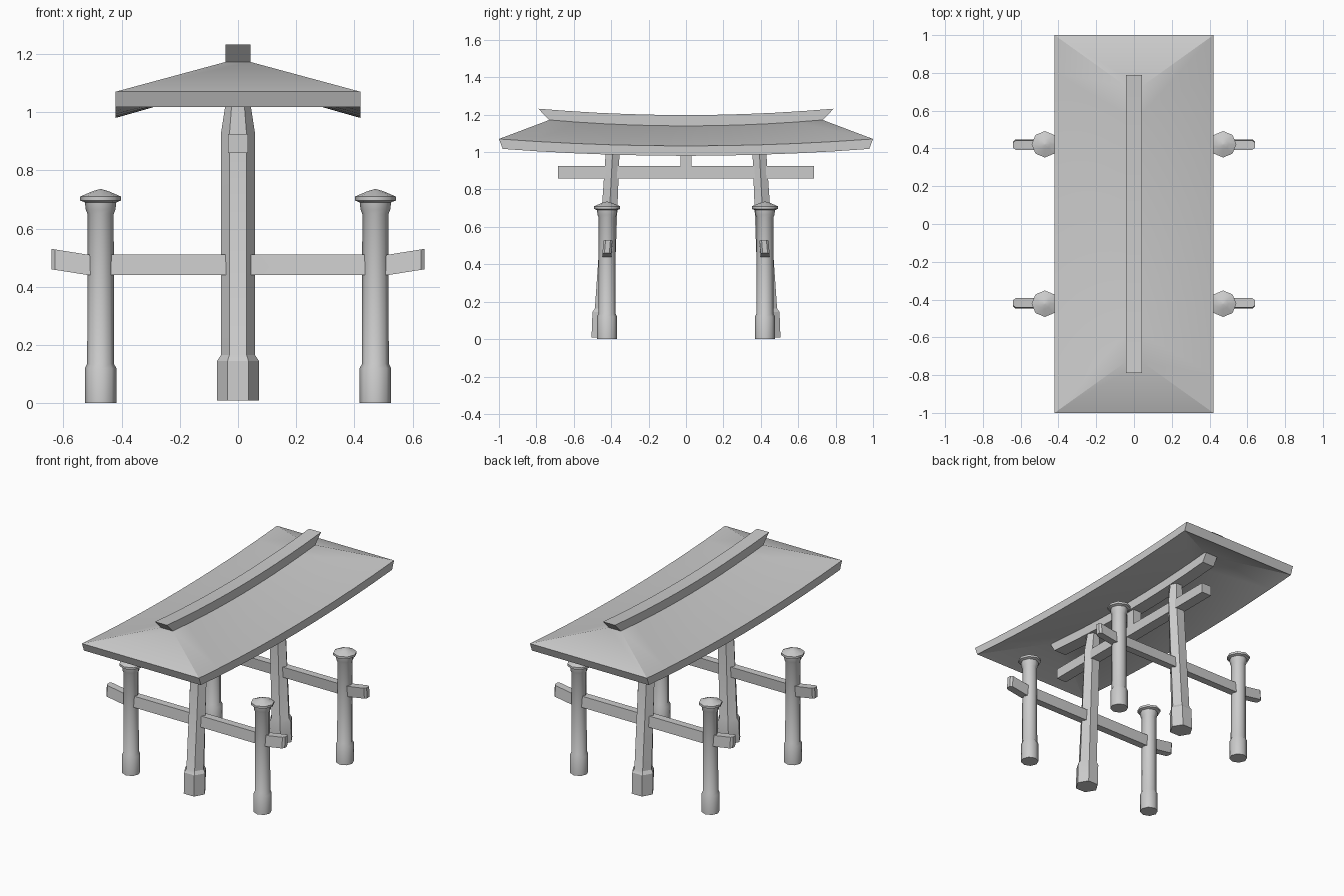
import bpy, bmesh
from math import sin, cos, pi

if "Cube" in bpy.data.objects:
    bpy.data.objects.remove(bpy.data.objects["Cube"])


def make(name, verts, faces, angle=30):
    me = bpy.data.meshes.new(name)
    bm = bmesh.new()
    vs = [bm.verts.new(v) for v in verts]
    for f in faces:
        bm.faces.new([vs[i] for i in f])
    bmesh.ops.recalc_face_normals(bm, faces=bm.faces)
    bm.to_mesh(me)
    bm.free()
    ob = bpy.data.objects.new(name, me)
    bpy.context.collection.objects.link(ob)
    bpy.ops.object.select_all(action='DESELECT')
    ob.select_set(True)
    bpy.context.view_layer.objects.active = ob
    bpy.ops.object.shade_smooth_by_angle(angle=angle * pi / 180)
    return ob


def loft(name, rings, angle=30):
    # closed rings joined in order, with both ends capped
    n = len(rings[0])
    verts = [p for r in rings for p in r]
    faces = [(k * n + i, k * n + (i + 1) % n, (k + 1) * n + (i + 1) % n, (k + 1) * n + i)
             for k in range(len(rings) - 1) for i in range(n)]
    faces += [tuple(range(n)), tuple(range(len(verts) - n, len(verts)))]
    return make(name, verts, faces, angle)


def ring(cx, cy, z, rx, ry, n, start=0):
    return [(cx + rx * cos(start + 2 * pi * i / n), cy + ry * sin(start + 2 * pi * i / n), z)
            for i in range(n)]


def beam_y(name, hw, bottom, top, steps):
    # beam along y; bottom and top are (half length, centre z, end rise)
    rings = []
    for i in range(steps + 1):
        t = 2 * i / steps - 1
        (lb, zb, sb), (lt, zt, st) = bottom, top
        b, c = zb + sb * t * t, zt + st * t * t
        rings.append([(-hw, lb * t, b), (hw, lb * t, b), (hw, lt * t, c), (-hw, lt * t, c)])
    return loft(name, rings)


# Curved hipped roof slab
STEPS = 10
verts, faces = [], []
for i in range(STEPS + 1):
    t = 2 * i / STEPS - 1
    eave, ridge = 1.033 + 0.037 * t * t, 1.14 + 0.032 * t * t
    for drop, k in ((0, 1), (0.053, 0.98)):
        verts += [(-0.42, k * t, eave - drop), (-0.043, 0.73 * k * t, ridge - drop),
                  (0.043, 0.73 * k * t, ridge - drop), (0.42, k * t, eave - drop)]
for i in range(STEPS):
    a, b = 8 * i, 8 * i + 8
    for p, q in ((0, 1), (1, 2), (2, 3), (4, 5), (5, 6), (6, 7), (0, 4), (3, 7)):
        faces.append((a + p, a + q, b + q, b + p))
for e in (0, 8 * STEPS):
    faces += [(e, e + 1, e + 2, e + 3), (e + 4, e + 5, e + 6, e + 7), (e, e + 3, e + 7, e + 4)]
make("roof", verts, faces)

# Ridge cap, beam under the roof, tie beam and centre strut
beam_y("ridge_cap", 0.043, (0.73, 1.138, 0.033), (0.79, 1.198, 0.034), STEPS)
beam_y("roof_beam", 0.043, (0.70, 1.03, 0.03), (0.745, 1.1, 0.03), STEPS)
beam_y("tie_beam", 0.035, (0.685, 0.86, 0), (0.685, 0.925, 0), 1)
beam_y("centre_strut", 0.03, (0.03, 0.92, 0), (0.03, 1.05, 0), 1)

for s, side in ((-1, "front"), (1, "back")):
    # Leaning six-sided main post: z, centre y, half x, half y
    h = 0.866
    prof = [(0.01, 0.445, 0.072, 0.06), (0.145, 0.44, 0.072, 0.06),
            (0.165, 0.437, 0.059, 0.05), (0.93, 0.396, 0.058, 0.038),
            (1.06, 0.389, 0.038, 0.036)]
    loft(side + "_main_post", [ring(0, s * y, z, rx, ry / h, 6) for z, y, rx, ry in prof])

    # Side rail with upturned ends: x, lift, half width
    path = [(-0.64, 0.02, 0.013), (-0.628, 0.018, 0.024), (-0.515, 0, 0.024),
            (0.515, 0, 0.024), (0.628, 0.018, 0.024), (0.64, 0.02, 0.013)]
    loft(side + "_side_rail",
         [[(x, s * 0.423 - w, 0.44 + u), (x, s * 0.423 + w, 0.44 + u),
           (x, s * 0.417 + w, 0.51 + u), (x, s * 0.417 - w, 0.51 + u)] for x, u, w in path])

    # Small outer posts with pointed caps: z, radius
    for d, hand in ((-1, "left"), (1, "right")):
        prof = [(0, 0.054), (0.12, 0.054), (0.135, 0.046), (0.65, 0.045), (0.665, 0.051),
                (0.69, 0.054), (0.696, 0.07), (0.71, 0.07), (0.728, 0.028), (0.735, 0.004)]
        loft(f"{side}_{hand}_small_post",
             [ring(d * 0.472, s * 0.422, z, r, r, 8) for z, r in prof], 50)
